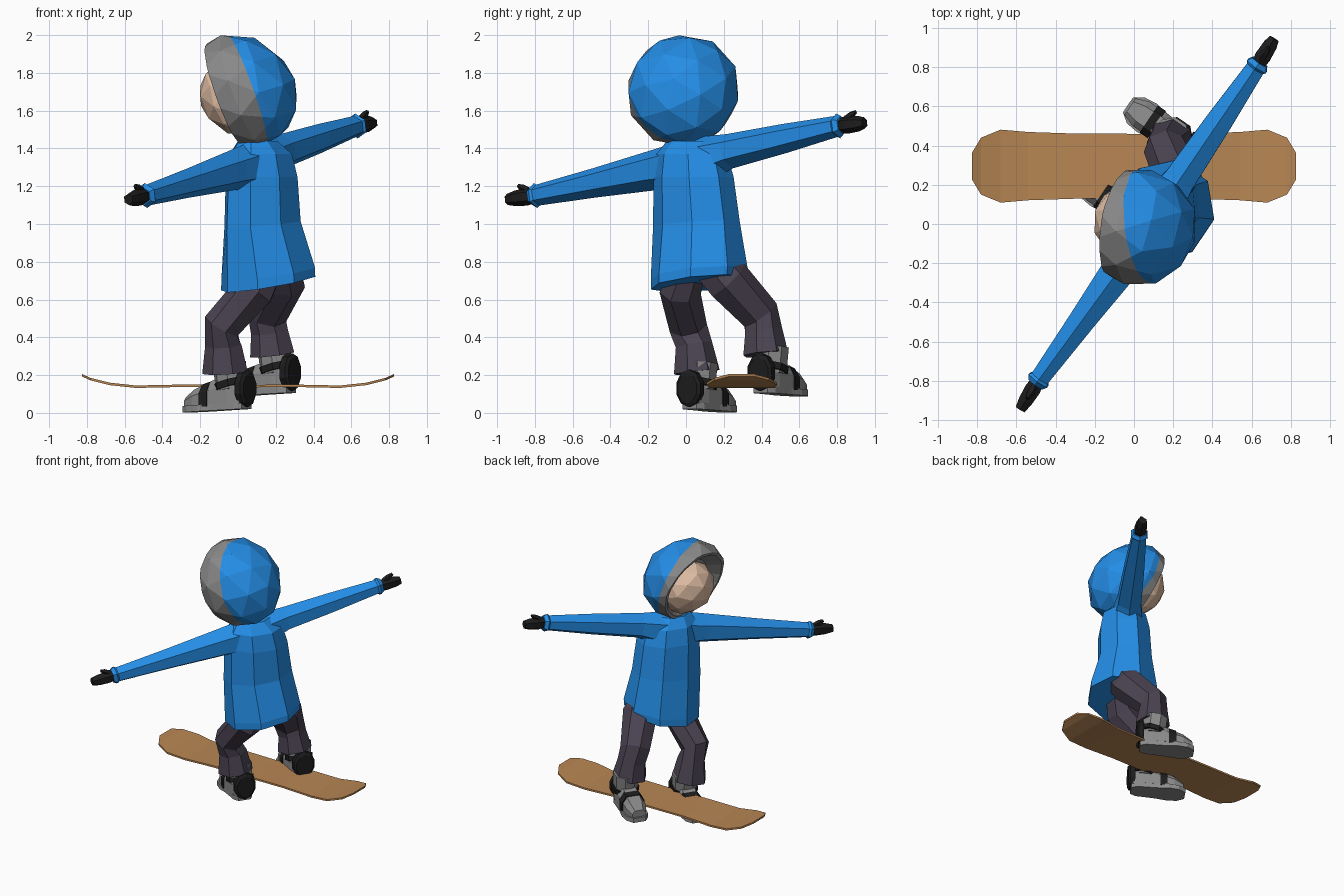
import bpy, bmesh, math
from mathutils import Vector as V

if "Cube" in bpy.data.objects:
    bpy.data.objects.remove(bpy.data.objects["Cube"])

F = V((-0.83, 0.56, 0)).normalized()   # way the body faces
S = V((0.56, 0.83, 0)).normalized()    # along the arms
UP = V((0, 0, 1))


def mat(name, rgb):
    m = bpy.data.materials.new(name)
    m.diffuse_color = (*rgb, 1)
    m.use_nodes = True
    m.node_tree.nodes["Principled BSDF"].inputs["Base Color"].default_value = m.diffuse_color
    return m


BLUE = mat("jacket blue", (0.018, 0.27, 0.80))
GREY = mat("hood lining grey", (0.25, 0.25, 0.25))
BOOT = mat("boot grey", (0.25, 0.25, 0.25))
SOLE = mat("sole grey", (0.26, 0.26, 0.26))
BLACK = mat("black", (0.012, 0.012, 0.012))
SKIN = mat("skin", (0.74, 0.51, 0.37))
PANTS = mat("trouser plum", (0.070, 0.056, 0.084))
WOOD = mat("board brown", (0.48, 0.24, 0.088))


def finish(name, bm, *mats):
    bmesh.ops.recalc_face_normals(bm, faces=bm.faces)
    me = bpy.data.meshes.new(name)
    bm.to_mesh(me)
    bm.free()
    for m in mats:
        me.materials.append(m)
    ob = bpy.data.objects.new(name, me)
    bpy.context.collection.objects.link(ob)
    return ob


def loft(name, rings, m):
    """Skin a list of equal point rings and cap both ends."""
    bm = bmesh.new()
    vs = [[bm.verts.new(p) for p in r] for r in rings]
    n = len(vs[0])
    for a, b in zip(vs, vs[1:]):
        for i in range(n):
            bm.faces.new((a[i], a[(i + 1) % n], b[(i + 1) % n], b[i]))
    bm.faces.new(vs[0])
    bm.faces.new(vs[-1])
    return finish(name, bm, m)


def ring(c, u, v, ru, rv, n, off=0.5):
    return [V(c) + u * ru * math.cos(2 * math.pi * (i + off) / n)
            + v * rv * math.sin(2 * math.pi * (i + off) / n) for i in range(n)]


def tube(name, path, m, n=6, side=UP):
    """Tube along (x, y, z, radius) points."""
    pts = [V(p[:3]) for p in path]
    rings = []
    for i, p in enumerate(path):
        d = (pts[min(i + 1, len(pts) - 1)] - pts[max(i - 1, 0)]).normalized()
        u = d.cross(side).normalized()
        rings.append(ring(pts[i], u, u.cross(d), p[3], p[3], n))
    return loft(name, rings, m)


# Jacket body: flares toward a slanted hem
levels = [(0.16, 0.07, 0.685, 0.262, 0.252), (0.16, 0.07, 0.735, 0.265, 0.25),
          (0.13, 0.055, 1.0, 0.245, 0.195), (0.125, 0.04, 1.25, 0.225, 0.185),
          (0.12, 0.03, 1.37, 0.20, 0.16), (0.105, 0.02, 1.44, 0.13, 0.10)]
body = []
for x, y, z, a, b in levels:
    r = ring((x, y, z), S, F, a, b, 8)
    for p in r:
        k = max(0, (1.25 - z) / 0.55)
        rel = p - V((x, y, z))
        p.z += k * (0.16 * rel.dot(S) - 0.08 * rel.dot(F))
    body.append(r)
loft("jacket_body", body, BLUE)

# Sleeves, cuffs and mittens
arms = {"rear": ((0.07, -0.03, 1.31), (-0.03, -0.17, 1.285), (-0.49, -0.80, 1.15), (-0.58, -0.945, 1.13), 0.107),
        "front": ((0.14, 0.09, 1.34), (0.235, 0.23, 1.385), (0.63, 0.81, 1.52), (0.715, 0.945, 1.535), 0.093)}
for side, (*pts, rad) in arms.items():
    root, sh, wr, tip = [V(p) for p in pts]
    d = (tip - wr).normalized()
    arm = (wr - sh).normalized()
    tube(side + "_sleeve", [(*root, 0.125), (*sh, rad), (*sh.lerp(wr, 0.5), 0.078), (*wr, 0.055)], BLUE)
    tube(side + "_cuff", [(*(wr - arm * 0.02), 0.055), (*(wr - arm * 0.005), 0.067),
                          (*(wr + arm * 0.02), 0.05)], BLUE)
    tube(side + "_mitten", [(*wr, 0.038), (*(wr + d * 0.05), 0.047),
                            (*(wr + d * 0.12), 0.042), (*tip, 0.03)], BLACK)
    t = wr + d * 0.04 + UP * 0.03
    tube(side + "_thumb", [(*t, 0.022), (*(t + d * 0.035 + UP * 0.02), 0.02),
                           (*(t + d * 0.065 + UP * 0.035), 0.01)], BLACK, 5)

# Hood: faceted ball cut open at the face, rim folded inward, leaning forward
C = V((0.018, -0.015, 1.705))
N = V((-0.95, 0.17, -0.2)).normalized()
BORDER = V((-0.95, -0.1, -0.2)).normalized()
RIM = 0.097
bm = bmesh.new()
bmesh.ops.create_icosphere(bm, subdivisions=2, radius=0.303)
q = UP.rotation_difference(N)
for v in bm.verts:
    v.co = C + q @ v.co
for dist, axis, cut in ((RIM, N, True), (-0.035, BORDER, False)):
    bmesh.ops.bisect_plane(bm, geom=bm.verts[:] + bm.edges[:] + bm.faces[:], plane_co=C + axis * dist,
                           plane_no=axis, clear_outer=cut)
for f in bm.faces:
    f.material_index = int((f.calc_center_median() - C).dot(BORDER) > -0.035)
old = set(bm.faces)
edges = [e for e in bm.edges if e.is_boundary]
for scale, back in ((0.90, 0.0), (0.62, 0.08)):
    new = bmesh.ops.extrude_edge_only(bm, edges=edges)["geom"]
    for v in [g for g in new if isinstance(g, bmesh.types.BMVert)]:
        rel = v.co - C
        radial = (rel - N * rel.dot(N)).normalized()
        v.co = C + N * (RIM - back) + radial * 0.283 * scale
    edges = [g for g in new if isinstance(g, bmesh.types.BMEdge)]
bmesh.ops.edgeloop_fill(bm, edges=edges)
for f in bm.faces:
    if f not in old:
        f.material_index = 1
LEAN = V((N.x, N.y, 0)) * 0.15
for v in bm.verts:
    v.co += LEAN * (v.co.z - C.z)
finish("hood", bm, BLUE, GREY)

# Face
bm = bmesh.new()
bmesh.ops.create_icosphere(bm, subdivisions=2, radius=0.2)
for v in bm.verts:
    v.co = V((-0.014, 0.015, 1.665)) + q @ v.co
    v.co += LEAN * (v.co.z - C.z)
finish("face", bm, SKIN)

# Trouser legs
tube("rear_leg", [(0.14, 0.01, 0.75, 0.10), (0.09, -0.03, 0.65, 0.112), (-0.085, 0.01, 0.46, 0.103),
                  (-0.075, 0.04, 0.36, 0.10), (-0.065, 0.055, 0.215, 0.125)], PANTS, 7, F)
tube("front_leg", [(0.21, 0.13, 0.80, 0.12), (0.235, 0.22, 0.70, 0.125), (0.155, 0.39, 0.52, 0.108),
                   (0.17, 0.41, 0.43, 0.102), (0.185, 0.42, 0.31, 0.122)], PANTS, 7, F)


def section(o, a, w, z0, h):
    """Foot cross-section at distance a from the heel."""
    pts = ((-w, z0), (w, z0), (w, z0 + 0.6 * h), (0.6 * w, z0 + h), (-0.6 * w, z0 + h), (-w, z0 + 0.6 * h))
    return [o + F * a + S * b + UP * z for b, z in pts]


# Boots with soles and bindings
for side, o in (("rear", V((0.045, 0.018, 0.035))), ("front", V((0.282, 0.395, 0.12)))):
    loft(side + "_boot_foot", [section(o, *s) for s in (
        (0.01, 0.055, 0.015, 0.12), (0.08, 0.07, 0.015, 0.15), (0.19, 0.077, 0.01, 0.125),
        (0.30, 0.075, 0.0, 0.09), (0.365, 0.05, -0.005, 0.055))], BOOT)
    tube(side + "_boot_shaft", [(*(o + F * 0.095 + UP * 0.09), 0.085),
                                (*(o + F * 0.11 + UP * 0.23), 0.09)], BOOT, 8, F)
    outline = ((0, 0.045), (0.04, 0.068), (0.18, 0.075), (0.26, 0.088), (0.33, 0.08), (0.378, 0.045))
    edge = [(a, w) for a, w in outline] + [(a, -w) for a, w in reversed(outline)]
    loft(side + "_sole", [[o + F * a + S * b + UP * (z - 0.05 * a) for a, b in edge]
                          for z in (-0.014, 0.02)], SOLE)
    loft(side + "_toe_strap", [section(o, 0.20, 0.084, 0.0, 0.13),
                               section(o, 0.25, 0.083, 0.0, 0.115)], BLACK)
    tube(side + "_ankle_strap", [(*(o + F * 0.09 + UP * 0.10), 0.097),
                                 (*(o + F * 0.10 + UP * 0.135), 0.097)], BLACK, 8, F)
    # tall rounded support behind the heel
    hb = o + UP * 0.095
    loft(side + "_high_back", [ring(hb + F * a, S, UP, 0.08 * k, 0.10 * k, 10)
                               for a, k in ((-0.022, 0.8), (-0.01, 1), (0.025, 1))], BLACK)

# Snowboard: waisted plank with turned-up ends
half = [(0.0, 0.165, 0.135), (0.3, 0.166, 0.137), (0.54, 0.174, 0.132), (0.68, 0.186, 0.147),
        (0.78, 0.145, 0.172), (0.825, 0.07, 0.192)]
stations = [(-x, w, z) for x, w, z in half[:0:-1]] + half
loft("snowboard", [[V((x, 0.295 + sy * w, z + dz)) for sy, dz in ((-1, 0), (1, 0), (1, 0.013), (-1, 0.013))]
                   for x, w, z in stations], WOOD)
